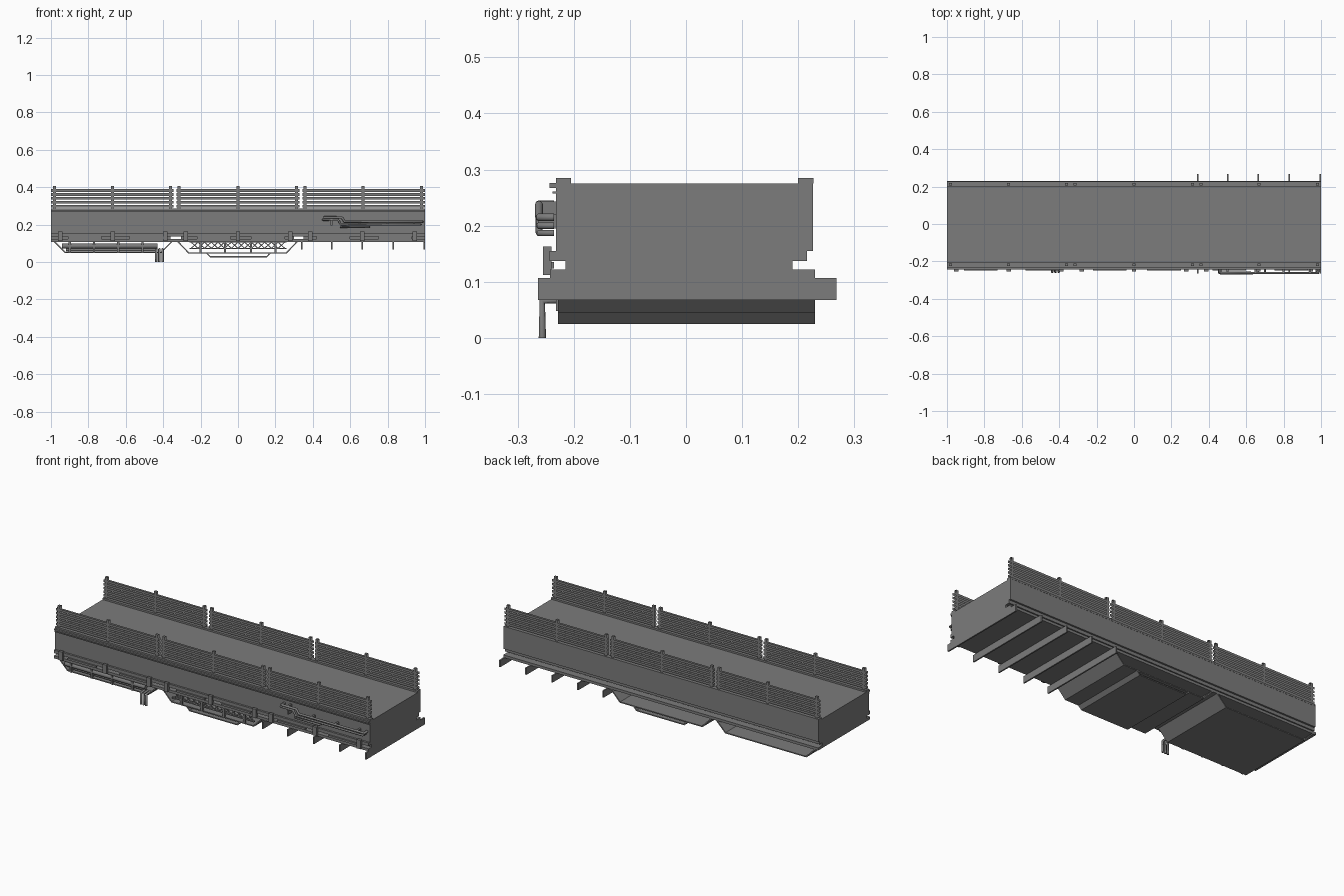
import bpy, bmesh, math
from mathutils import Vector

cube = bpy.data.objects.get("Cube")
if cube:
    bpy.data.objects.remove(cube, do_unlink=True)

grey = bpy.data.materials.new("concrete grey")
grey.use_nodes = True
grey.diffuse_color = (0.2, 0.2, 0.2, 1)
grey.node_tree.nodes["Principled BSDF"].inputs["Base Color"].default_value = (0.2, 0.2, 0.2, 1)


def finish(name, bm):
    mesh = bpy.data.meshes.new(name)
    bm.to_mesh(mesh)
    bm.free()
    mesh.materials.append(grey)
    obj = bpy.data.objects.new(name, mesh)
    bpy.context.collection.objects.link(obj)
    return obj


def add_box(bm, x, y, z, open_ends=False):
    """Box from (min, max) pairs, optionally without its two x faces."""
    made = bmesh.ops.create_cube(bm, size=1)["verts"]
    for v in made:
        v.co = [r[0] if c < 0 else r[1] for c, r in zip(v.co, (x, y, z))]
    if open_ends:
        faces = {f for v in made for f in v.link_faces}
        ends = [f for f in faces if abs(f.normal.x) > 0.5 or
                len({round(v.co.x, 5) for v in f.verts}) == 1]
        bmesh.ops.delete(bm, geom=ends, context='FACES_ONLY')


def boxes(name, parts):
    bm = bmesh.new()
    for part in parts:
        add_box(bm, *part)
    return finish(name, bm)


def extrude_profile(bm, points, y0, y1):
    """Prism along y from an xz outline."""
    face = bm.faces.new([bm.verts.new((x, y0, z)) for x, z in points])
    out = bmesh.ops.extrude_face_region(bm, geom=[face])["geom"]
    for v in out:
        if isinstance(v, bmesh.types.BMVert):
            v.co.y = y1
    bmesh.ops.recalc_face_normals(bm, faces=bm.faces)


def bar(bm, a, b, y, width, depth):
    """Straight flat bar between two xz points."""
    a, b = Vector(a), Vector(b)
    side = (b - a).orthogonal().normalized() * width / 2
    extrude_profile(bm, [a + side, b + side, b - side, a - side], y, y + depth)


def pipe(name, points, radius):
    curve = bpy.data.curves.new(name, 'CURVE')
    curve.dimensions = '3D'
    curve.bevel_depth = radius
    curve.bevel_resolution = 2
    curve.use_fill_caps = True
    spline = curve.splines.new('POLY')
    spline.points.add(len(points) - 1)
    for p, co in zip(spline.points, points):
        p.co = (*co, 1)
    curve.materials.append(grey)
    obj = bpy.data.objects.new(name, curve)
    bpy.context.collection.objects.link(obj)


# Deck and stepped underside
full = (-1, 1)
boxes("deck_body", [(full, (-0.232, 0.226), (0.155, 0.275))])
boxes("deck_curbs", [(full, (-0.232, -0.205), (0.275, 0.285)),
                     (full, (0.2, 0.227), (0.275, 0.285))])
boxes("deck_flange", [(full, (-0.243, 0.216), (0.137, 0.155))])
boxes("recessed_neck", [(s, (-0.215, 0.19), (0.122, 0.137))
                        for s in ((-1, -0.36), (-0.305, 0.30), (0.35, 1))])
boxes("lower_slab", [(full, (-0.242, 0.23), (0.107, 0.122))])

# Front mouldings and brackets
boxes("front_mouldings", [(full, (-0.243, -0.23), (0.267, 0.276)),
                          (full, (-0.238, -0.23), (0.257, 0.261))])
boxes("front_brackets", [((x - 0.012, x + 0.012), (-0.255, -0.24), (0.112, 0.163))
                         for x in (-0.95, -0.67, -0.39, -0.28, 0, 0.28, 0.385, 0.665, 0.945)])
boxes("front_slot_bars", [((x, x + 0.18), (-0.248, -0.235), (0.124, 0.135))
                          for x in (-0.91, -0.58, -0.22, 0.07, 0.42, 0.75)])

# Cross beams under the left half
boxes("cross_beams", [((x - 0.004, x + 0.004), (-0.264, 0.268), (0.068, 0.107))
                      for x in (0.34, 0.5, 0.664, 0.83, 0.996)])

# Railings: open-ended posts with thin slats on both faces
for name, y in (("front_railing", -0.218), ("back_railing", 0.212)):
    bm = bmesh.new()
    for x in (-0.98, -0.67, -0.36, -0.315, 0, 0.313, 0.357, 0.667, 0.98):
        add_box(bm, (x - 0.008, x + 0.008), (y - 0.007, y + 0.007), (0.275, 0.407), True)
    for x0, x1 in ((-1, -0.345), (-0.33, 0.33), (0.345, 1)):
        for i in range(5):
            z = 0.291 + i * 0.021
            for side in (-0.006, 0.006):
                bm.faces.new([bm.verts.new((x, y + side, h)) for x, h in
                              ((x0, z), (x1, z), (x1, z + 0.014), (x0, z + 0.014))])
    finish(name, bm)


# Hanging trays: thin bent sheets, open at front and back
def tray(name, x0, x1, slope, top, bottom, t=0.006):
    outer = [(x0, top), (x0 + slope, bottom), (x1 - slope, bottom), (x1, top)]
    inner = [(x1 - t * 1.5, top), (x1 - slope - t / 2, bottom + t),
             (x0 + slope + t / 2, bottom + t), (x0 + t * 1.5, top)]
    bm = bmesh.new()
    extrude_profile(bm, outer + inner, -0.228, 0.23)
    finish(name, bm)


tray("right_tray", -0.985, -0.35, 0.06, 0.108, 0.048)
tray("middle_tray", -0.325, 0.32, 0.06, 0.108, 0.045)
tray("middle_tray_drop", -0.17, 0.175, 0.02, 0.046, 0.025)

# Lattice and rails in the middle tray
bm = bmesh.new()
for z in (0.073, 0.106):
    bar(bm, (-0.26, z), (0.26, z), -0.228, 0.006, 0.012)
for i in range(14):
    x = -0.25 + i * 0.0357
    bar(bm, (x, 0.073), (x + 0.0357, 0.106), -0.227, 0.005, 0.008)
    bar(bm, (x, 0.106), (x + 0.0357, 0.073), -0.222, 0.005, 0.008)
finish("middle_lattice", bm)
boxes("tray_struts", [((x - 0.006, x + 0.006), (-0.232, -0.222), (0.048, 0.108))
                      for x in (-0.9, -0.77, -0.64, -0.51, -0.2, -0.07, 0.07, 0.2)])

# Pipes in the right tray, with downpipes
pipe("tray_pipe", [(-0.94, -0.22, 0.085), (-0.43, -0.22, 0.085)], 0.013)
pipe("tray_pipe_low", [(-0.92, -0.21, 0.066), (-0.44, -0.21, 0.066)], 0.009)
for i, x in enumerate((-0.437, -0.42, -0.403)):
    pipe(f"downpipe_{i + 1}", [(x, -0.22, 0.068), (x, -0.256, 0.066), (x, -0.256, 0.0)], 0.0065)

# Wall pipes on the front, left end
pipe("wall_pipe_upper", [(0.46, -0.262, 0.238), (0.555, -0.262, 0.238),
                         (0.57, -0.262, 0.215), (0.985, -0.262, 0.215), (0.985, -0.235, 0.215)], 0.007)
pipe("wall_pipe_lower", [(0.455, -0.235, 0.226), (0.455, -0.262, 0.226), (0.535, -0.262, 0.226),
                         (0.55, -0.262, 0.2), (0.975, -0.262, 0.2), (0.975, -0.235, 0.2)], 0.006)
pipe("wall_pipe_short", [(0.55, -0.262, 0.2), (0.55, -0.262, 0.187), (0.7, -0.262, 0.187),
                         (0.7, -0.235, 0.187)], 0.006)
pipe("wall_pipe_end", [(0.46, -0.262, 0.238), (0.46, -0.235, 0.238)], 0.007)
for x in (0.5, 0.65, 0.8, 0.94):
    boxes("pipe_clamp", [((x - 0.005, x + 0.005), (-0.264, -0.23), (0.195, 0.22 if x > 0.55 else 0.243))])
